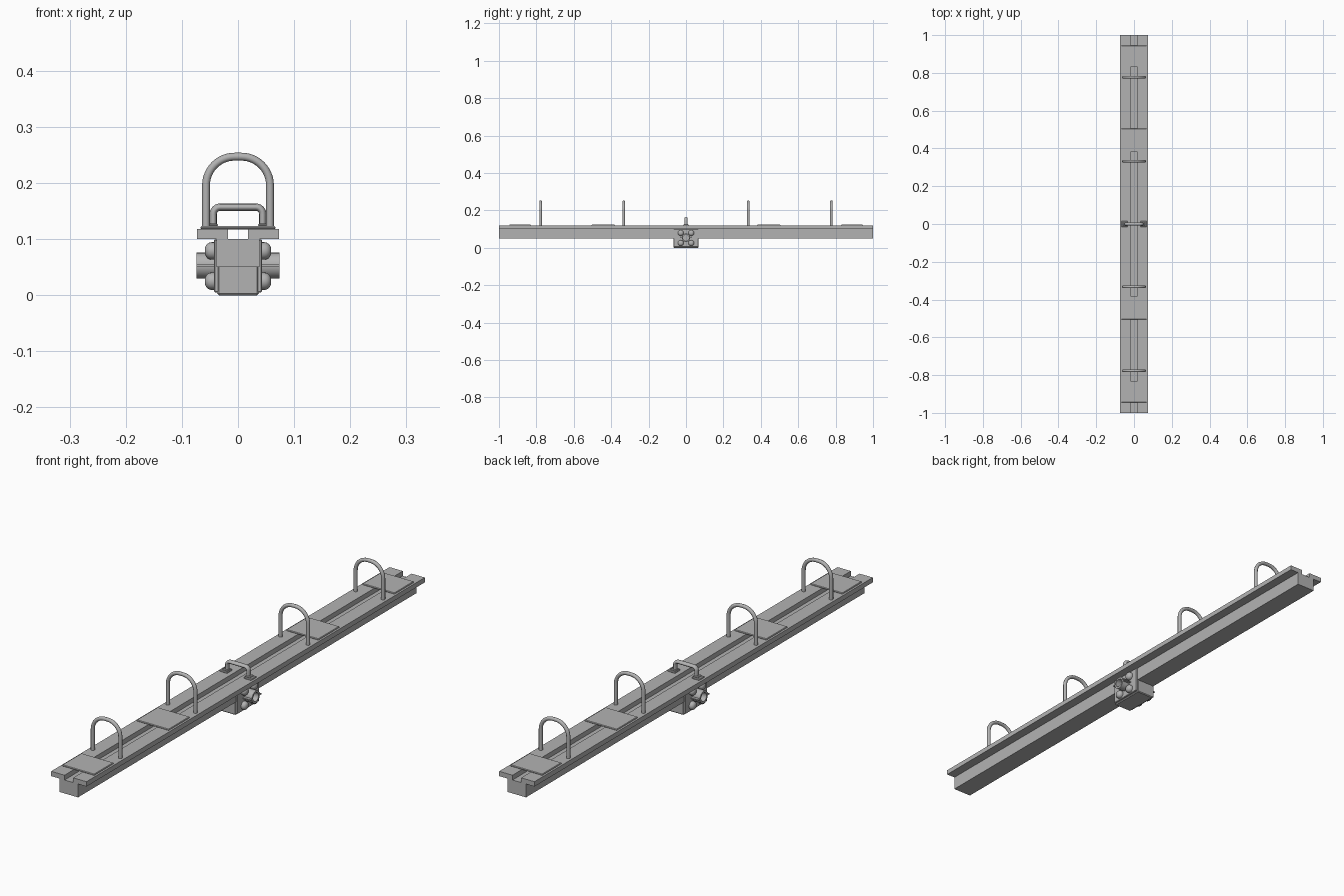
import bpy, bmesh, math
from mathutils import Vector

if "Cube" in bpy.data.objects:
    bpy.data.objects.remove(bpy.data.objects["Cube"])

steel = bpy.data.materials.new("dark_steel")
steel.diffuse_color = (.45, .45, .45, 1)
steel.use_nodes = True
steel.node_tree.nodes["Principled BSDF"].inputs["Base Color"].default_value = steel.diffuse_color

def link(name, data):
    data.materials.append(steel)
    ob = bpy.data.objects.new(name, data)
    bpy.context.collection.objects.link(ob)
    return ob

def smooth(ob):
    bpy.ops.object.select_all(action='DESELECT')
    ob.select_set(True)
    bpy.context.view_layer.objects.active = ob
    bpy.ops.object.shade_smooth_by_angle(angle=math.radians(40))

def mesh_object(name, bm):
    bmesh.ops.recalc_face_normals(bm, faces=bm.faces)
    me = bpy.data.meshes.new(name)
    bm.to_mesh(me)
    bm.free()
    return link(name, me)

def box(name, a, b, bev=0):
    """Box between two opposite corners, in any order."""
    bm = bmesh.new()
    bmesh.ops.create_cube(bm, size=1)
    for v in bm.verts:
        v.co = Vector([(p + q) / 2 + c * abs(q - p) for c, p, q in zip(v.co, a, b)])
    ob = mesh_object(name, bm)
    if bev:
        m = ob.modifiers.new("bevel", 'BEVEL')
        m.width, m.segments = bev, 1
    return ob

def extrude_y(name, pts, y0, y1):
    bm = bmesh.new()
    f = bm.faces.new([bm.verts.new((x, y0, z)) for x, z in pts])
    ext = bmesh.ops.extrude_face_region(bm, geom=[f], use_keep_orig=True)["geom"]
    bmesh.ops.translate(bm, vec=(0, y1 - y0, 0),
                        verts=[g for g in ext if isinstance(g, bmesh.types.BMVert)])
    return mesh_object(name, bm)

def lathe_x(name, profile, side, y, z, n=24, closed=False):
    """Revolve (x, radius) points about an axis along x."""
    bm = bmesh.new()
    rings = [[bm.verts.new((side * x, y + r * math.cos(2 * math.pi * i / n),
                            z + r * math.sin(2 * math.pi * i / n))) for i in range(n)]
             for x, r in profile]
    pairs = list(zip(rings, rings[1:]))
    if closed:
        pairs.append((rings[-1], rings[0]))
    else:
        bm.faces.new(rings[0])
        bm.faces.new(rings[-1])
    for a, b in pairs:
        for i in range(n):
            j = (i + 1) % n
            bm.faces.new((a[i], a[j], b[j], b[i]))
    smooth(mesh_object(name, bm))

def hoop(name, y, half, base, top, corner, r, steps=12):
    """Round bar bent into an upside-down U in the xz plane."""
    pts = [(-half, base)]
    for sx, start in ((-1, math.pi), (1, math.pi / 2)):
        for i in range(steps + 1):
            a = start - i / steps * math.pi / 2
            pts.append((sx * (half - corner) + corner * math.cos(a),
                        top - corner + corner * math.sin(a)))
    pts.append((half, base))
    cu = bpy.data.curves.new(name, 'CURVE')
    cu.dimensions = '3D'
    cu.bevel_depth, cu.bevel_resolution, cu.use_fill_caps = r, 3, True
    sp = cu.splines.new('POLY')
    sp.points.add(len(pts) - 1)
    for p, (x, z) in zip(sp.points, pts):
        p.co = (x, 0, z, 1)
    sp.use_smooth = True
    ob = link(name, cu)
    ob.location.y = y
    return ob

# Slotted rail: body, side flanges and open groove in one profile
half = [(.038, .05), (.038, .10), (.073, .10), (.073, .118), (.018, .118), (.018, .10)]
extrude_y("rail", half + [(-x, z) for x, z in reversed(half)], -1, 1)

# Cover pads and tall hoops, mirrored front to back
for s in (-1, 1):
    for a, b in ((.38, .505), (.83, .945)):
        box("cover_pad", (-.067, s * a, .1175), (.067, s * b, .123), .002)
    for y in (.333, .777):
        hoop("hoop", s * y, .057, .11, .247, .051, .007)

# Small central handle, slightly wider front to back
hoop("center_handle", 0, .044, .118, .157, .012, .0065, 6).scale.y = 1.4

# Clamp block under the rail
box("clamp_block", (-.037, -.067, 0), (.037, .067, .06), .003)

for s in (-1, 1):
    # Handle feet
    box("handle_foot", (s * .034, -.016, .117), (s * .066, .016, .123), .002)
    box("handle_collar", (s * .036, -.011, .122), (s * .058, .011, .128), .002)
    # Side plates
    box("side_plate", (s * .034, -.065, .005), (s * .043, .065, .10), .002)
    # Hollow central boss with a thin fin on either side
    lathe_x("center_boss", [(.042, .023), (.074, .023), (.074, .016), (.042, .016)],
            s, 0, .053, 24, True)
    for f in (-1, 1):
        box("boss_fin", (s * .042, f * .021, .051), (s * .074, f * .033, .055))
    # Domed bolts
    dome = [(.042, .0155), (.047, .0155)] + [
        (.047 + .012 * math.sin(a), .003 + .0125 * math.cos(a))
        for a in (math.pi / 10 * k for k in range(1, 6))]
    for y in (-.028, .028):
        for z in (.025, .079):
            lathe_x("bolt", dome, s, y, z, 20)
